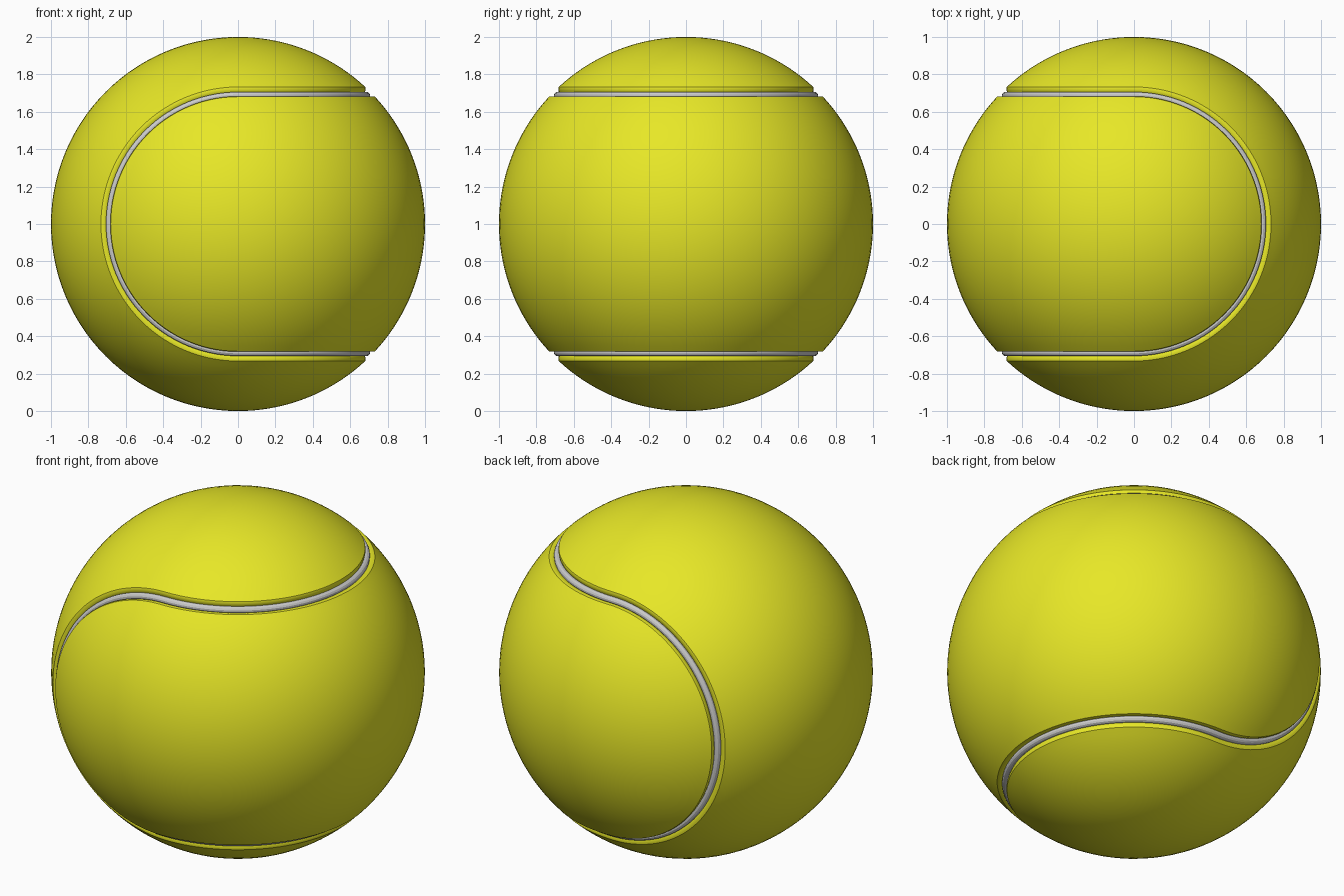
import bpy, bmesh
from math import sin, cos, pi
from mathutils import Vector

if "Cube" in bpy.data.objects:
    bpy.data.objects.remove(bpy.data.objects["Cube"])

ARC = 56          # segments per semicircle of the seam
Q = pi / 4        # seam lies 45 degrees from each arc's pole


def ball_point(i, d, r):
    """Point i along the seam loop, moved sideways by angle d, at radius r."""
    arc, k = divmod(i % (4 * ARC), ARC)
    t = pi * k / ARC
    a = Q - d
    if arc == 0:      # upper arc, right half
        p = (sin(t) * cos(a), -cos(t) * cos(a), sin(a))
    elif arc == 1:    # back arc, left half
        p = (-sin(t) * sin(a), cos(a), cos(t) * sin(a))
    elif arc == 2:    # lower arc, right half
        p = (sin(t) * cos(a), cos(t) * cos(a), -sin(a))
    else:             # front arc, left half
        p = (-sin(t) * sin(a), -cos(a), -cos(t) * sin(a))
    return Vector(p) * r + Vector((0, 0, 1))


def sweep(name, profile, closed, color=None):
    """Sweep a (sideways angle, radius) profile round the seam loop."""
    bm = bmesh.new()
    n = 4 * ARC
    rows = [[bm.verts.new(ball_point(i, d, r)) for d, r in profile] for i in range(n)]
    m = len(profile)
    for i in range(n):
        a, b = rows[i], rows[(i + 1) % n]
        for j in range(m if closed else m - 1):
            k = (j + 1) % m
            bm.faces.new((a[j], b[j], b[k], a[k]))
    bmesh.ops.remove_doubles(bm, verts=bm.verts, dist=1e-5)
    bmesh.ops.recalc_face_normals(bm, faces=bm.faces)
    me = bpy.data.meshes.new(name)
    bm.to_mesh(me)
    bm.free()
    ob = bpy.data.objects.new(name, me)
    bpy.context.collection.objects.link(ob)
    if color:
        mat = bpy.data.materials.new(name + "_color")
        mat.diffuse_color = color
        mat.use_nodes = True
        mat.node_tree.nodes["Principled BSDF"].inputs["Base Color"].default_value = mat.diffuse_color
        me.materials.append(mat)
    bpy.ops.object.select_all(action='DESELECT')
    ob.select_set(True)
    bpy.context.view_layer.objects.active = ob
    bpy.ops.object.shade_smooth_by_angle(angle=pi / 6)
    return ob


# Two interlocking felt panels, with edges rolled down into the groove
felt = (0.8, 0.8, 0.02, 1)
lip = [(0.010, 0.968), (0.018, 0.974), (0.022, 0.984), (0.028, 0.994), (0.037, 1.0)]
STEPS = 18
field = [(0.037 + (Q - 0.037) * s / STEPS, 1.0) for s in range(1, STEPS + 1)]
for name, side in (("felt_panel_right", 1), ("felt_panel_left", -1)):
    sweep(name, [(side * d, r) for d, r in lip + field], False, felt)

# Pale rounded seam lying in the groove
tube = [(0.02 * cos(2 * pi * k / 12), 0.971 + 0.02 * sin(2 * pi * k / 12)) for k in range(12)]
sweep("seam", tube, True)
